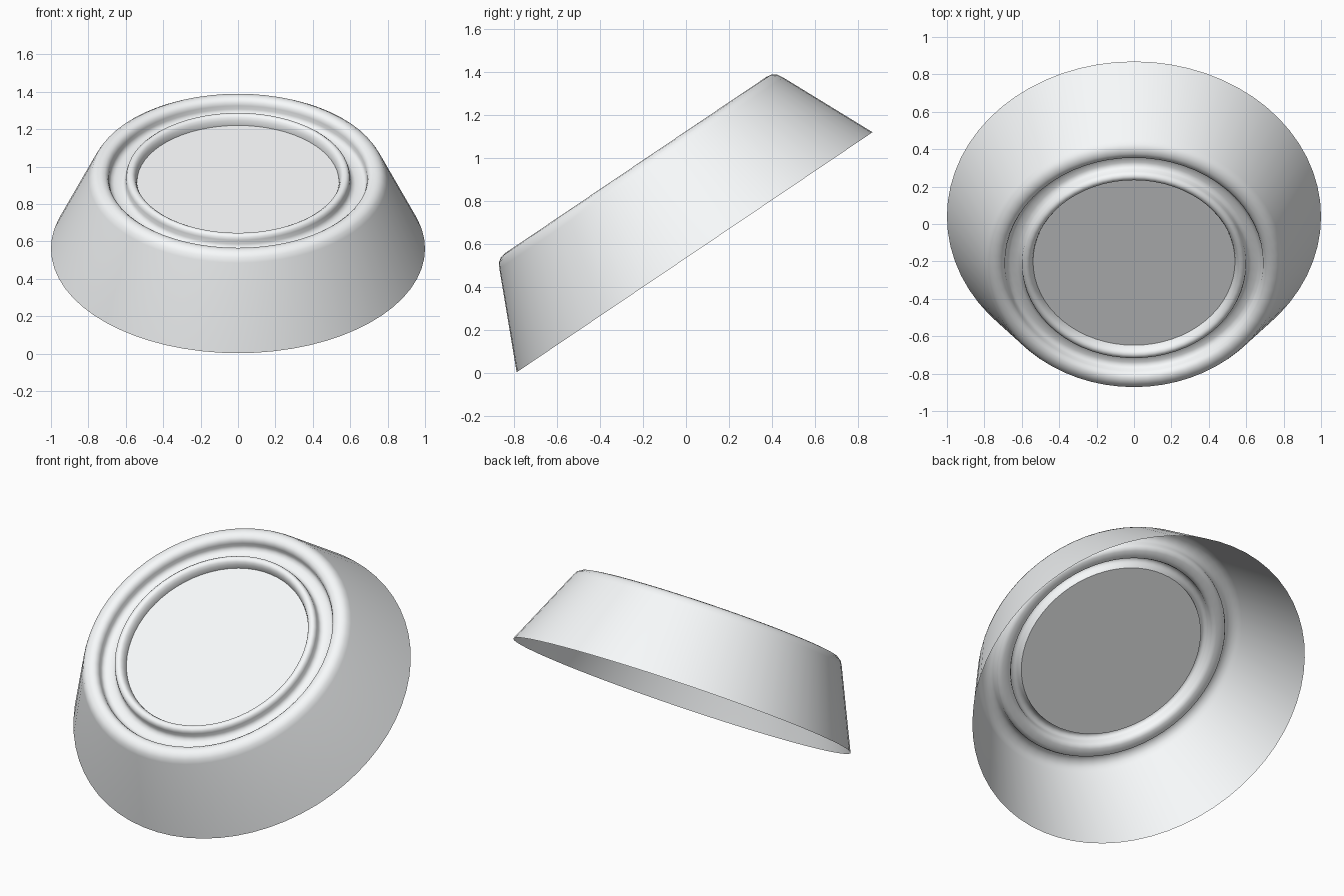
import bpy, bmesh, math
from mathutils import Matrix

if "Cube" in bpy.data.objects:
    bpy.data.objects.remove(bpy.data.objects["Cube"])

N = 64
TILT = Matrix.Translation((0, 0.04, 0.562)) @ Matrix.Rotation(math.radians(34.0), 4, 'X')

# Radius / height profile from open rim, over the rounded shoulder,
# through the steep-sided groove and over the inner ring to the disc
PROFILE = [(1.0, 0), (.797, .445), (.783, .47), (.76, .486), (.735, .49),
           (.713, .486), (.698, .473), (.691, .455), (.689, .435), (.68, .419),
           (.662, .412), (.628, .412), (.61, .419), (.601, .435), (.599, .458),
           (.594, .473), (.582, .483), (.566, .483), (.554, .474),
           (.546, .458), (.541, .44), (.54, .43)]

# Pale off-white material
pale = bpy.data.materials.new("pale_white")
pale.diffuse_color = (0.94, 0.96, 0.97, 1)
pale.use_nodes = True
pale.node_tree.nodes["Principled BSDF"].inputs["Base Color"].default_value = pale.diffuse_color


def add_ring(bm, r, h):
    angles = [2 * math.pi * i / N for i in range(N)]
    return [bm.verts.new((r * math.cos(a), r * math.sin(a), h)) for a in angles]


def finish(bm, name):
    bm.transform(TILT)
    mesh = bpy.data.meshes.new(name)
    bm.to_mesh(mesh)
    bm.free()
    mesh.materials.append(pale)
    obj = bpy.data.objects.new(name, mesh)
    bpy.context.collection.objects.link(obj)
    bpy.ops.object.select_all(action='DESELECT')
    obj.select_set(True)
    bpy.context.view_layer.objects.active = obj
    bpy.ops.object.shade_smooth_by_angle(angle=math.radians(50))


# Open conical shell with grooved top
bm = bmesh.new()
rings = [add_ring(bm, r, h) for r, h in PROFILE]
for a, b in zip(rings, rings[1:]):
    for i in range(N):
        j = (i + 1) % N
        bm.faces.new((a[i], a[j], b[j], b[i]))
finish(bm, "shell")

# Flat recessed disc closing the middle
bm = bmesh.new()
bm.faces.new(add_ring(bm, *PROFILE[-1]))
finish(bm, "centre_disc")
